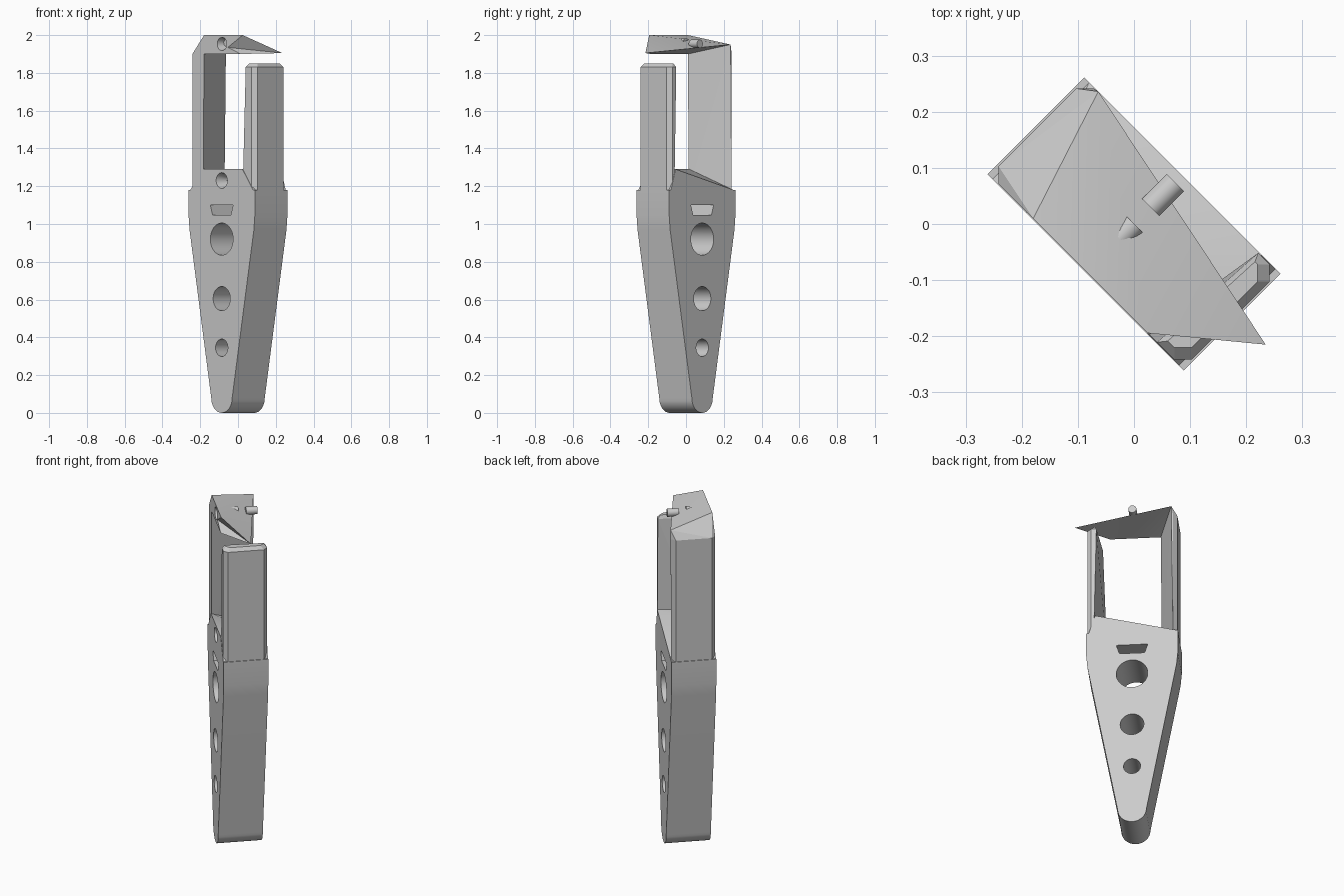
import bpy, bmesh
from math import pi, sin, cos, radians
from mathutils import Matrix, Vector

old = bpy.data.objects.get("Cube")
if old:
    bpy.data.objects.remove(old, do_unlink=True)

mat = bpy.data.materials.new("plain grey")
mat.use_nodes = True
grey = (0.6, 0.6, 0.6, 1)
mat.diffuse_color = grey
mat.node_tree.nodes["Principled BSDF"].inputs["Base Color"].default_value = grey

TURN = Matrix.Rotation(radians(-45), 4, 'Z')   # parts are made square, then turned
W, T = 0.2475, 0.122                           # half width, half thickness


def finish(bm, name):
    bmesh.ops.recalc_face_normals(bm, faces=bm.faces)
    bm.transform(TURN)
    me = bpy.data.meshes.new(name)
    bm.to_mesh(me)
    bm.free()
    me.materials.append(mat)
    ob = bpy.data.objects.new(name, me)
    bpy.context.collection.objects.link(ob)
    return ob


def hull(name, points):
    bm = bmesh.new()
    verts = [bm.verts.new(p) for p in points]
    res = bmesh.ops.convex_hull(bm, input=verts)
    loose = [v for v in bm.verts if not v.link_faces]
    bmesh.ops.delete(bm, geom=loose, context='VERTS')
    bmesh.ops.dissolve_limit(bm, angle_limit=0.01, verts=bm.verts, edges=bm.edges)
    return finish(bm, name)


def slab(name, profile, v0, v1):
    bm = bmesh.new()
    face = bm.faces.new([bm.verts.new((u, v0, z)) for u, z in profile])
    ext = bmesh.ops.extrude_face_region(bm, geom=[face])
    moved = [g for g in ext["geom"] if isinstance(g, bmesh.types.BMVert)]
    bmesh.ops.translate(bm, verts=moved, vec=(0, v1 - v0, 0))
    return finish(bm, name)


def rod(name, z, v0, v1, r0, r1, sides=32):
    # round bar along the thickness, r0 at v0 and r1 at v1
    bm = bmesh.new()
    m = Matrix.Translation((0, (v0 + v1) / 2, z)) @ Matrix.Rotation(-pi / 2, 4, 'X')
    bmesh.ops.create_cone(bm, cap_ends=True, segments=sides, radius1=r0,
                          radius2=r1, depth=v1 - v0, matrix=m)
    return finish(bm, name)


def cut(ob, cutters):
    bpy.context.view_layer.objects.active = ob
    for c in cutters:
        c.hide_render = True
        mod = ob.modifiers.new("cut", 'BOOLEAN')
        mod.operation, mod.solver, mod.object = 'DIFFERENCE', 'EXACT', c
        bpy.ops.object.modifier_apply(modifier=mod.name)
        bpy.data.objects.remove(c, do_unlink=True)


def smooth(ob):
    bpy.ops.object.select_all(action='DESELECT')
    ob.select_set(True)
    bpy.context.view_layer.objects.active = ob
    bpy.ops.object.shade_smooth_by_angle(angle=radians(30))


# Tapered body with a rounded foot, three round holes and a slot
r = 0.078
side = [(W, 1.18), (W, 1.04), (0.241, 0.97)]
foot = [(r * cos(a * pi / 16), r - r * sin(a * pi / 16)) for a in range(17)]
profile = side + foot + [(-u, z) for u, z in reversed(side)]
body = slab("body", profile, -T, T)
holes = [rod("hole", z, -0.3, 0.3, hr, hr, 48)
         for z, hr in ((0.92, 0.085), (0.605, 0.064), (0.345, 0.046))]
slot = slab("slot", [(-0.085, 1.1), (0.085, 1.1), (0.068, 1.047), (-0.068, 1.047)], -0.3, 0.3)
cut(body, holes + [slot])
smooth(body)

# Sloping shoulder between the arms
shoulder = hull("shoulder", [
    (-0.15, -T, 1.29), (0.155, -T, 1.29), (0.2, T, 1.29), (-0.235, T, 1.18),
    (-0.235, -T, 1.18), (0.235, -T, 1.18), (0.235, T, 1.18)])
cut(shoulder, [rod("recess", 1.23, -T - 0.001, -0.06, 0.042, 0.022)])
smooth(shoulder)


def arm_ring(s, z, front, back, inset=0.0):
    # arm section: chamfered outside corners, slanted inside face
    c, o, t = 0.022, W - 0.004 - inset, T - 0.002 - inset
    return [(s * front, -t, z), (s * (o - c), -t, z), (s * o, c - t, z),
            (s * o, t - c, z), (s * (o - c), t, z), (s * back, t, z)]


# Short arm with a bevelled tip
short_arm = hull("short_arm", arm_ring(1, 1.17, 0.155, 0.207)
                 + arm_ring(1, 1.83, 0.178, 0.193)
                 + arm_ring(1, 1.85, 0.19, 0.2, 0.015))

# Long arm whose tip leans in to meet the cap
cap_back, cap_front = (-0.212, T, 1.95), (-0.134, -0.12, 2.0)
long_arm = hull("long_arm", arm_ring(-1, 1.17, 0.14, 0.222)
                + arm_ring(-1, 1.9, 0.163, 0.212) + [cap_back, cap_front])

# Overhanging faceted cap with a notch in its front
bm = bmesh.new()
v = [bm.verts.new(p) for p in (
    cap_back, cap_front, (0.155, -0.12, 2.0), (0.318, 0.014, 1.905),
    (-0.163, -0.12, 1.9), (0.14, -0.12, 1.9), (0.044, -0.12, 1.935))]
for idx in ((0, 1, 2), (0, 2, 3), (1, 4, 5, 6, 2), (2, 6, 3), (6, 5, 3),
            (0, 3, 5), (0, 5, 4), (0, 4, 1)):
    bm.faces.new([v[i] for i in idx])
cap = finish(bm, "cap")
cut(cap, [rod("recess", 1.953, -T - 0.001, -0.07, 0.036, 0.02)])
smooth(cap)

# Pin through the cap, in two lengths
smooth(rod("pin_front", 1.961, -0.085, 0.0, 0.022, 0.022))
smooth(rod("pin_back", 1.954, 0.042, 0.104, 0.022, 0.022))
